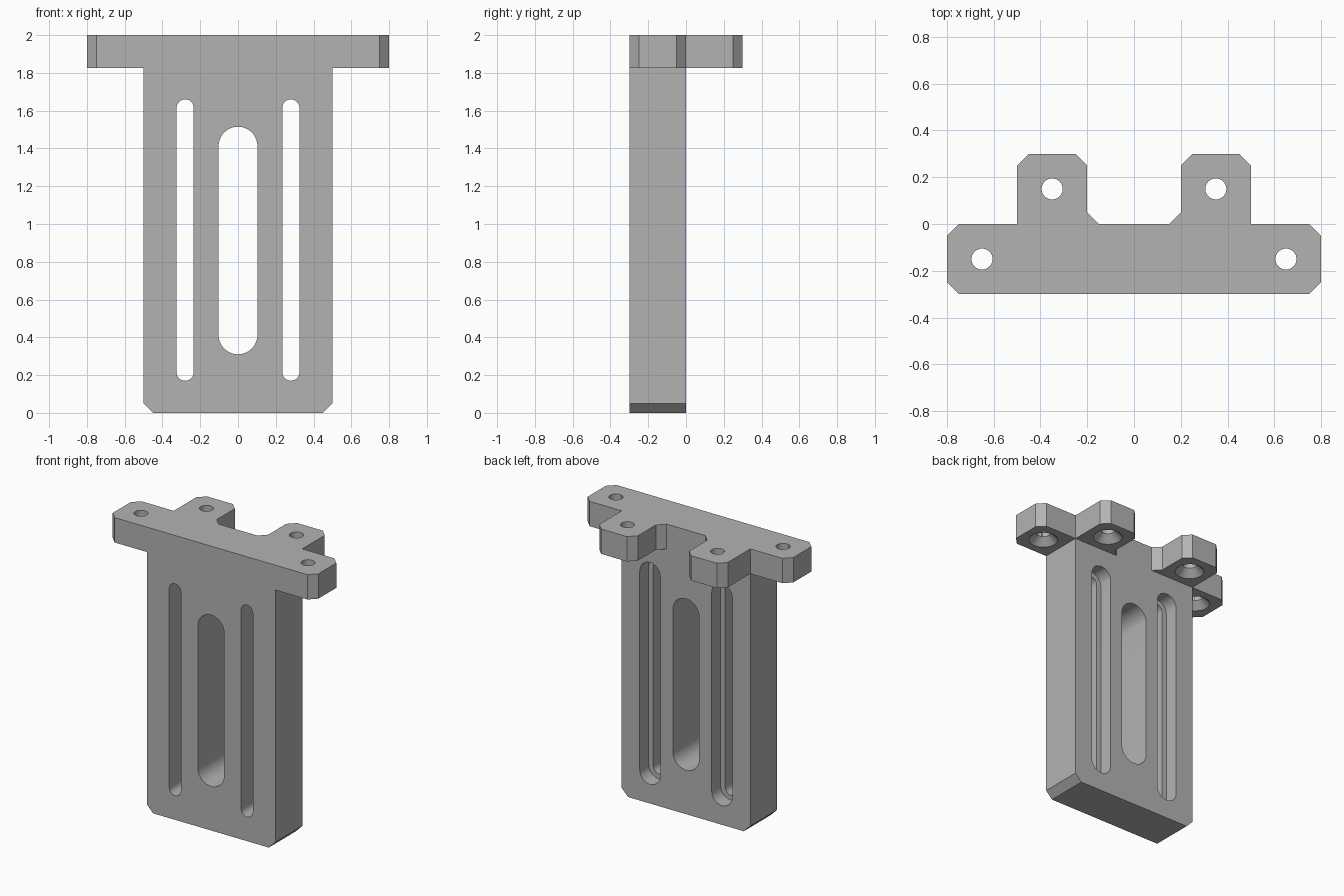
import bpy, bmesh, math
from mathutils import Matrix, Vector

cube = bpy.data.objects.get("Cube")
if cube:
    bpy.data.objects.remove(cube, do_unlink=True)

grey = bpy.data.materials.new("plain grey")
grey.use_nodes = True
colour = (0.45, 0.45, 0.45, 1)
grey.diffuse_color = colour
grey.node_tree.nodes["Principled BSDF"].inputs["Base Color"].default_value = colour

FLANGE_Z, TOP_Z = 1.825, 2.0
BACK, FRONT = 0.0, -0.3


def prism(name, points, start, end, axis):
    """Extrude a flat outline along y (outline in x, z) or z (outline in x, y)."""
    bm = bmesh.new()

    def place(p, depth):
        return (p[0], depth, p[1]) if axis == "y" else (p[0], p[1], depth)

    face = bm.faces.new([bm.verts.new(place(p, start)) for p in points])
    moved = bmesh.ops.extrude_face_region(bm, geom=[face])["geom"]
    shift = Vector(place((0, 0), end - start))
    bmesh.ops.translate(bm, vec=shift, verts=[v for v in moved if isinstance(v, bmesh.types.BMVert)])
    return finish(name, bm)


def finish(name, bm):
    bmesh.ops.recalc_face_normals(bm, faces=bm.faces)
    mesh = bpy.data.meshes.new(name)
    bm.to_mesh(mesh)
    bm.free()
    mesh.materials.append(grey)
    obj = bpy.data.objects.new(name, mesh)
    bpy.context.collection.objects.link(obj)
    return obj


def mirrored(half):
    return half + [(-x, y) for x, y in reversed(half)]


def slot(name, x, radius, low, high, start, end, steps=16):
    """Round-ended slot cutter running through y."""
    points = []
    for centre, turn in ((high - radius, 0), (low + radius, math.pi)):
        for i in range(steps + 1):
            a = turn + math.pi * i / steps
            points.append((x + radius * math.cos(a), centre + radius * math.sin(a)))
    return prism(name, points, start, end, "y")


def cone(name, x, y, r_low, r_high, low, high):
    bm = bmesh.new()
    bmesh.ops.create_cone(bm, cap_ends=True, segments=32, radius1=r_low, radius2=r_high,
                          depth=high - low, matrix=Matrix.Translation((x, y, (low + high) / 2)))
    return finish(name, bm)


def combine(target, tool, operation):
    mod = target.modifiers.new(operation.lower(), "BOOLEAN")
    mod.operation, mod.solver, mod.object = operation, "EXACT", tool
    bpy.ops.object.select_all(action="DESELECT")
    bpy.context.view_layer.objects.active = target
    target.select_set(True)
    bpy.ops.object.modifier_apply(modifier=mod.name)
    bpy.data.objects.remove(tool, do_unlink=True)


# Mounting flange with two rear tabs
bracket = prism("slotted_bracket", mirrored([
    (0.75, FRONT), (0.8, -0.25), (0.8, -0.05), (0.75, BACK), (0.5, BACK), (0.5, 0.25),
    (0.45, 0.3), (0.25, 0.3), (0.2, 0.25), (0.2, 0.05), (0.15, BACK)]), FLANGE_Z, TOP_Z, "z")

# Upright plate with chamfered lower corners
plate = prism("upright_plate", mirrored([(0.45, 0), (0.5, 0.05), (0.5, TOP_Z)]), FRONT, BACK, "y")
combine(bracket, plate, "UNION")

# Central slot
combine(bracket, slot("centre_slot", 0, 0.103, 0.31, 1.515, -0.4, 0.1), "DIFFERENCE")

for side in (-1, 1):
    # Side slots, widened at the back
    combine(bracket, slot("side_slot", side * 0.28, 0.045, 0.17, 1.66, -0.4, 0.1), "DIFFERENCE")
    combine(bracket, slot("slot_recess", side * 0.28, 0.08, 0.135, 1.695, -0.1, 0.1), "DIFFERENCE")
    # Screw holes, countersunk from below
    for x, y in ((0.65, -0.15), (0.35, 0.15)):
        combine(bracket, cone("screw_hole", side * x, y, 0.045, 0.045, 1.7, 2.1), "DIFFERENCE")
        combine(bracket, cone("countersink", side * x, y, 0.105, 0.04, FLANGE_Z - 0.01, FLANGE_Z + 0.055),
                "DIFFERENCE")

bpy.ops.object.shade_smooth_by_angle(angle=math.radians(30))
